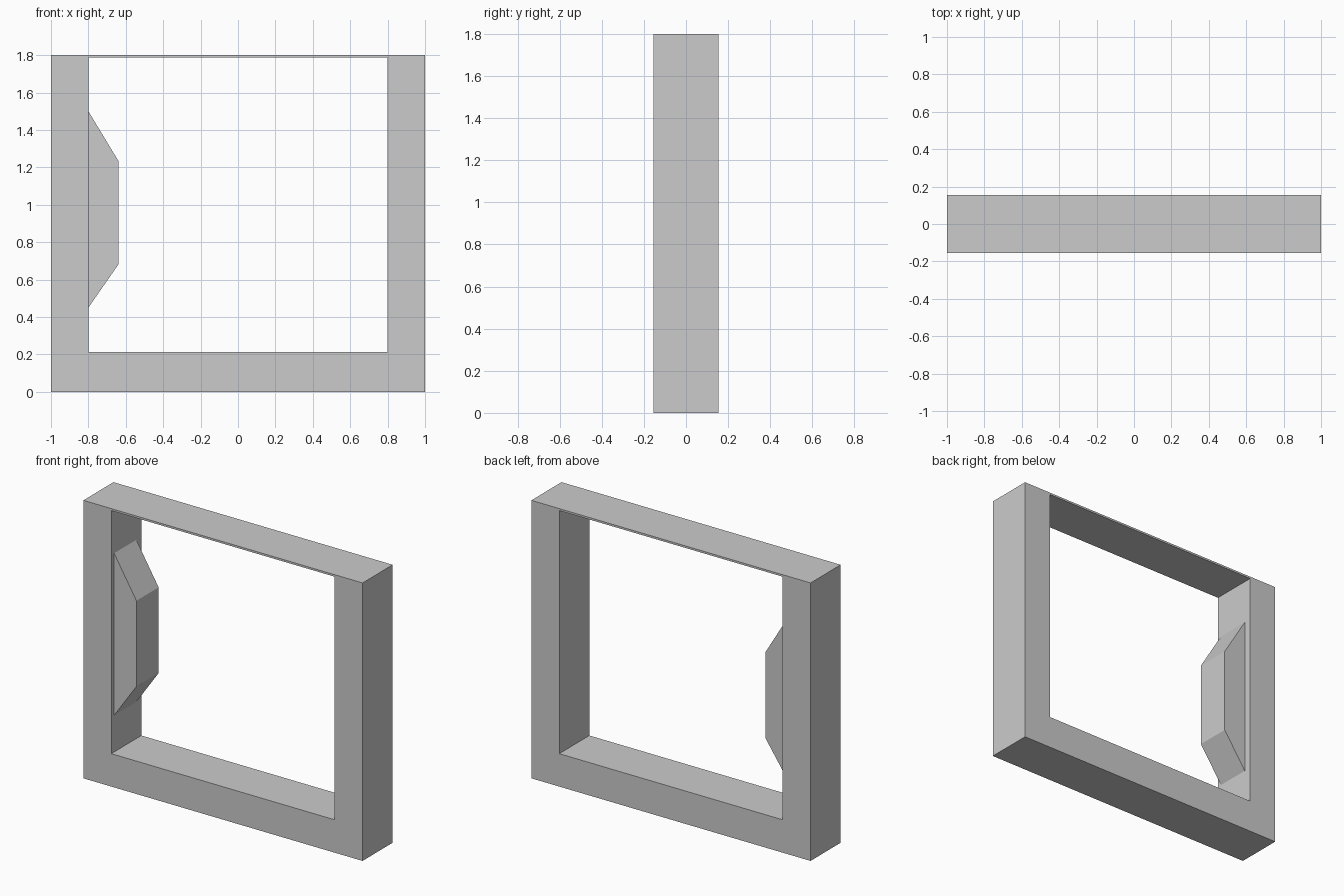
import bpy
import bmesh

cube = bpy.data.objects.get("Cube")
if cube:
    bpy.data.objects.remove(cube, do_unlink=True)

grey = bpy.data.materials.new("light_grey")
grey.use_nodes = True
colour = (0.6, 0.6, 0.6, 1)
grey.diffuse_color = colour
grey.node_tree.nodes["Principled BSDF"].inputs["Base Color"].default_value = colour


def add_object(name, bm):
    bmesh.ops.recalc_face_normals(bm, faces=bm.faces)
    mesh = bpy.data.meshes.new(name)
    bm.to_mesh(mesh)
    bm.free()
    mesh.materials.append(grey)
    bpy.context.collection.objects.link(bpy.data.objects.new(name, mesh))


def rectangle(left, right, bottom, top):
    return [(left, bottom), (right, bottom), (right, top), (left, top)]


def extrude(bm, y0, y1):
    # Thicken the flat front faces along y
    result = bmesh.ops.extrude_face_region(bm, geom=bm.faces[:], use_keep_orig=True)
    verts = [g for g in result["geom"] if isinstance(g, bmesh.types.BMVert)]
    bmesh.ops.translate(bm, verts=verts, vec=(0, y1 - y0, 0))


# Rectangular frame: thick sides and sill, very thin top
front, back = -0.154, 0.154
bm = bmesh.new()
outer, inner = [
    [bm.verts.new((x, front, z)) for x, z in loop]
    for loop in (rectangle(-1, 1, 0, 1.8), rectangle(-0.8, 0.8, 0.213, 1.787))
]
for i in range(4):
    j = (i + 1) % 4
    bm.faces.new((outer[i], outer[j], inner[j], inner[i]))
extrude(bm, front, back)
bmesh.ops.dissolve_limit(bm, angle_limit=0.001, verts=bm.verts, edges=[])
add_object("frame", bm)

# Handle block with sloping ends on the inside of the right upright
front, back = -0.125, 0.102
profile = [(-0.8, 0.45), (-0.64, 0.68), (-0.64, 1.235), (-0.8, 1.5)]
bm = bmesh.new()
bm.faces.new([bm.verts.new((x, front, z)) for x, z in profile])
extrude(bm, front, back)
add_object("handle", bm)
